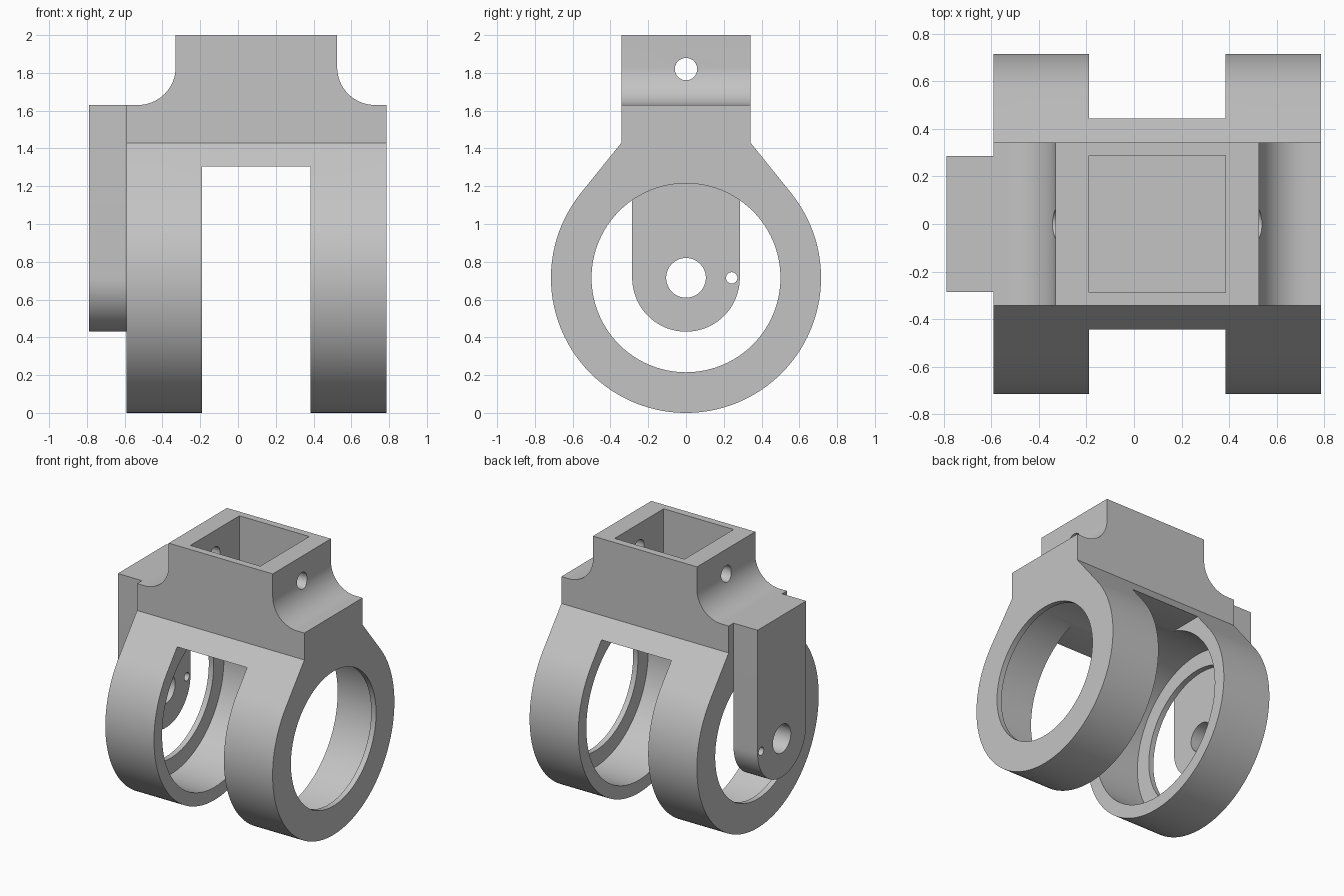
import bpy
import bmesh
from math import acos, atan2, cos, hypot, pi, radians, sin

# Main dimensions
HUB_Z, HUB_R = 0.715, 0.715
X_MIN, X_MAX = -0.59, 0.785
GAP_MIN, GAP_MAX = -0.19, 0.385
NECK_Y, NECK_Z = 0.342, 1.43
LIP = 0.04

cube = bpy.data.objects.get("Cube")
if cube:
    bpy.data.objects.remove(cube, do_unlink=True)

grey = bpy.data.materials.new("plain grey")
grey.use_nodes = True
grey.diffuse_color = (0.55, 0.55, 0.55, 1)
grey.node_tree.nodes["Principled BSDF"].inputs["Base Color"].default_value = (0.55, 0.55, 0.55, 1)


def arc(u, v, r, start, end, steps):
    return [(u + r * cos(start + (end - start) * i / steps),
             v + r * sin(start + (end - start) * i / steps)) for i in range(steps + 1)]


def circle(u, v, r, steps=96):
    return arc(u, v, r, 0, 2 * pi, steps)[:-1]


def rect(u0, u1, v0, v1):
    return [(u0, v0), (u1, v0), (u1, v1), (u0, v1)]


def prism(name, profile, axis, low, high):
    """Extrude a (side, height) profile along x or y."""
    bm = bmesh.new()
    place = (lambda u, v: (low, u, v)) if axis == "x" else (lambda u, v: (u, low, v))
    face = bm.faces.new([bm.verts.new(place(u, v)) for u, v in profile])
    new = bmesh.ops.extrude_face_region(bm, geom=[face])["geom"]
    shift = (high - low, 0, 0) if axis == "x" else (0, high - low, 0)
    bmesh.ops.translate(bm, vec=shift, verts=[g for g in new if isinstance(g, bmesh.types.BMVert)])
    bmesh.ops.recalc_face_normals(bm, faces=bm.faces)
    mesh = bpy.data.meshes.new(name)
    bm.to_mesh(mesh)
    bm.free()
    mesh.materials.append(grey)
    obj = bpy.data.objects.new(name, mesh)
    bpy.context.collection.objects.link(obj)
    return obj


def activate(obj):
    bpy.ops.object.select_all(action="DESELECT")
    obj.select_set(True)
    bpy.context.view_layer.objects.active = obj


def cut(obj, *args):
    cutter = prism("cutter", *args)
    cutter.hide_render = True
    activate(obj)
    mod = obj.modifiers.new("cut", "BOOLEAN")
    mod.operation, mod.solver, mod.object = "DIFFERENCE", "EXACT", cutter
    bpy.ops.object.modifier_apply(modifier=mod.name)
    bpy.data.objects.remove(cutter, do_unlink=True)


def finish(obj):
    activate(obj)
    bpy.ops.object.shade_smooth_by_angle(angle=radians(25))


# Yoke: round hub, tangent shoulders and square neck
rise = NECK_Z - HUB_Z
tangent = atan2(rise, NECK_Y) - acos(HUB_R / hypot(rise, NECK_Y))
outline = arc(0, HUB_Z, HUB_R, tangent, -pi - tangent, 96)
outline += [(-NECK_Y, NECK_Z), (-NECK_Y, 2), (NECK_Y, 2), (NECK_Y, NECK_Z)]
yoke = prism("yoke", outline, "x", X_MIN, X_MAX)

# Gap between the two rings
cut(yoke, rect(GAP_MIN, GAP_MAX, -0.2, 1.305), "y", -1, 1)
# Bearing bores with a thin lip on each outer side
cut(yoke, circle(0, HUB_Z, 0.62), "x", X_MIN + LIP, X_MAX - LIP)
cut(yoke, circle(0, HUB_Z, 0.5), "x", -1, 1)

# Concave shoulders on both sides of the neck
for edge, side in ((-0.33, -1), (0.525, 1)):
    curve = arc(0.2, 1.83, 0.2, pi, 1.5 * pi, 24)
    shoulder = [(0, 2.2)] + curve + [(1, 1.63), (1, 2.2)]
    cut(yoke, [(edge + side * u, v) for u, v in shoulder], "y", -1, 1)

# Square socket and cross pin hole
cut(yoke, rect(GAP_MIN, GAP_MAX, NECK_Z, 2.2), "y", -0.288, 0.288)
cut(yoke, circle(0, 1.82, 0.059, 48), "x", -1, 1)
finish(yoke)

# Hanging side tab with a pivot hole and a small pin hole
tab_outline = arc(0, HUB_Z, 0.285, pi, 2 * pi, 48) + [(0.285, 1.63), (-0.285, 1.63)]
tab = prism("side_tab", tab_outline, "x", -0.788, X_MIN)
cut(tab, circle(0, HUB_Z, 0.105, 64), "x", -1, 0)
cut(tab, circle(0.242, HUB_Z, 0.03, 32), "x", -1, 0)
finish(tab)
